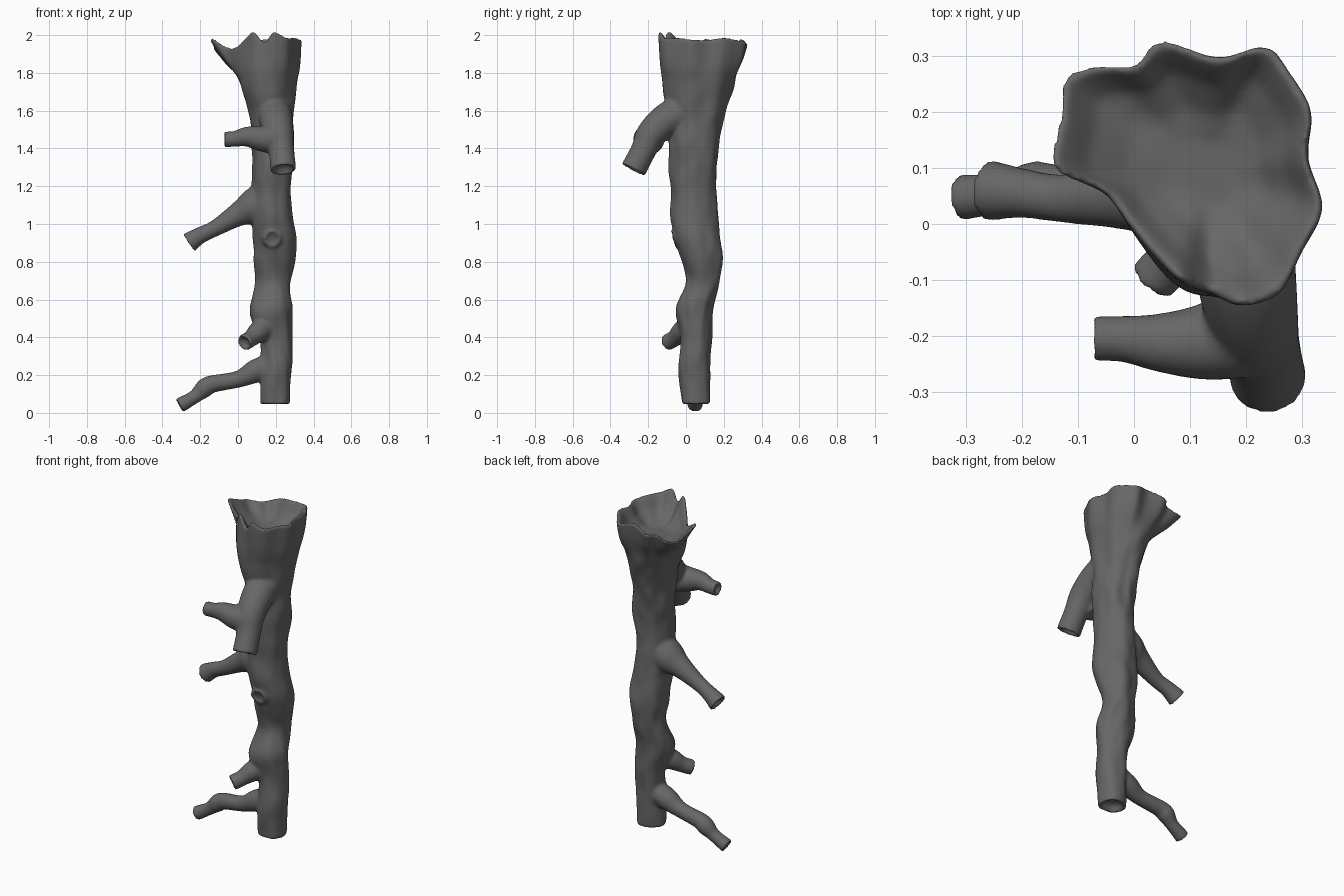
import bpy, bmesh, math
from mathutils import Vector, noise

if "Cube" in bpy.data.objects:
    bpy.data.objects.remove(bpy.data.objects["Cube"])


def spline(pts, steps, closed=False):
    """Catmull-Rom resampling of points of any dimension."""
    n = len(pts)
    get = lambda i: pts[i % n] if closed else pts[max(0, min(n - 1, i))]
    out = []
    for i in range(n if closed else n - 1):
        a, b, c, d = get(i - 1), get(i), get(i + 1), get(i + 2)
        for s in range(steps):
            t = s / steps
            out.append([0.5 * (2 * q + (r - p) * t + (2 * p - 5 * q + 4 * r - u) * t * t
                               + (3 * q - p - 3 * r + u) * t ** 3)
                        for p, q, r, u in zip(a, b, c, d)])
    if not closed:
        out.append(list(pts[-1]))
    return out


bm = bmesh.new()


def loft(rings):
    """Skin a list of equal rings and close both ends."""
    vs = [[bm.verts.new(p) for p in r] for r in rings]
    n = len(vs[0])
    for a, b in zip(vs, vs[1:]):
        for i in range(n):
            j = (i + 1) % n
            bm.faces.new((a[i], a[j], b[j], b[i]))
    for r, flip in ((vs[0], True), (vs[-1], False)):
        c = bm.verts.new(sum((v.co for v in r), Vector()) / n)
        for i in range(n):
            f = (r[i], r[(i + 1) % n], c)
            bm.faces.new(f[::-1] if flip else f)


def branch(path):
    """Tube along (x, y, z, radius) points with a hollowed free end."""
    pts = spline(path, 6)
    pos = [Vector(p[:3]) for p in pts]
    main = (pos[-1] - pos[0]).normalized()
    ref = Vector((1, 0, 0)) if abs(main.x) < 0.6 else Vector((0, 1, 0))

    def ring(c, t, r):
        u = t.cross(ref).normalized()
        w = t.cross(u)
        return [c + r * (u * math.cos(k * math.tau / 24) + w * math.sin(k * math.tau / 24))
                for k in range(24)]

    rings = []
    for i, p in enumerate(pts):
        t = (pos[min(i + 1, len(pos) - 1)] - pos[max(i - 1, 0)]).normalized()
        rings.append(ring(pos[i], t, p[3]))
    for s, d in ((0.8, 0.0), (0.62, 0.35), (0.3, 0.55)):
        rings.append(ring(pos[-1] - t * d * p[3], t, p[3] * s))
    loft(rings)


# Wavy rim of the flared top
rim = spline([(-.148, .10, 1.985), (-.135, .20, 1.95), (-.128, .262, 1.93), (-.07, .285, 1.925),
              (0, .285, 1.945), (.045, .33, 1.955), (.15, .299, 1.985), (.235, .32, 1.97),
              (.28, .27, 1.98), (.318, .20, 1.99), (.310, .12, 1.98), (.338, .03, 1.98),
              (.30, -.05, 1.99), (.26, -.125, 1.99), (.19, -.147, 2.02), (.14, -.125, 1.965),
              (.08, -.10, 2.025), (.04, -.06, 1.99), (-.01, 0, 1.945), (-.06, .06, 1.94)], 5, True)
rim = [Vector(p) for p in reversed(rim)]
mid = Vector((.13, .09, 1.97))

# Trunk sections: z, x min, x max, y min, y max, share of rim shape
sections = spline([(.045, .12, .28, -.025, .12, 0), (.2, .12, .285, -.04, .13, 0),
                   (.4, .11, .288, -.03, .135, 0), (.55, .065, .288, -.05, .145, 0),
                   (.7, .09, .28, 0, .18, 0), (.85, .078, .303, -.045, .19, 0),
                   (1.0, .07, .295, -.075, .17, 0), (1.2, .07, .285, -.078, .155, 0),
                   (1.4, .075, .295, -.09, .18, 0), (1.55, .06, .29, -.09, .205, 0),
                   (1.65, .035, .295, -.11, .22, .03), (1.75, .01, .30, -.13, .235, .2),
                   (1.82, -.005, .315, -.14, .24, .5), (1.88, -.01, .32, -.14, .25, .75),
                   (1.965, -.01, .32, -.14, .25, 1)], 6)


def section_ring(z, x0, x1, y0, y1, w, scale=1):
    out = []
    w = max(0, min(1, w))
    for p in rim:
        a = math.atan2(p.y - mid.y, p.x - mid.x)
        ca, sa = math.cos(a), math.sin(a)
        # the left lip flares late, the back and right swell early
        wa = w ** (1.2 + 1.0 * max(0, -ca) - .5 * max(0, ca) - .3 * max(0, sa))
        wob = noise.noise(Vector((ca * 1.3, sa * 1.3, z * 5))) * .12 \
            + noise.noise(Vector((ca * 2.2 + 7, sa * 2.2, z * 9))) * .07
        k = scale * (1 + (1 - w) * wob)
        e = Vector(((x0 + x1) / 2 + ca * (x1 - x0) / 2 * k,
                    (y0 + y1) / 2 + sa * (y1 - y0) / 2 * k, z))
        q = e.lerp(Vector((p.x, p.y, z)), wa)
        q.z = z + (p.z - mid.z) * w
        out.append(q)
    return out


first = sections[0]
rings = [section_ring(first[0] + d, *first[1:], scale=s)
         for s, d in ((.3, .04), (.62, .03), (.8, 0))]
rings += [section_ring(*s) for s in sections]
# Shallow bowl inside a rounded rim
for s, drop, flat in ((.95, 0, 0), (.86, .025, .05), (.75, .06, .25), (.5, .10, .7), (.25, .115, 1)):
    rings.append([Vector((mid.x + (p.x - mid.x) * s, mid.y + (p.y - mid.y) * s,
                          p.z + (mid.z - p.z) * flat - drop)) for p in rim])
loft([r[::-1] for r in rings])

# Low long branch
branch([(.18, .05, .26, .06), (.09, .05, .22, .062), (0, .05, .178, .045),
        (-.14, .06, .152, .047), (-.18, .062, .128, .05), (-.23, .055, .085, .037),
        (-.313, .047, .037, .042)])
# Middle side branch
branch([(.15, .05, 1.13, .10), (.07, .05, 1.085, .092), (0, .05, 1.05, .064),
        (-.12, .045, .978, .044), (-.20, .055, .94, .045), (-.262, .06, .90, .056)])
# Upper front branch and its fork
branch([(.19, .02, 1.61, .09), (.20, -.09, 1.56, .09), (.215, -.18, 1.48, .08),
        (.23, -.225, 1.39, .068), (.24, -.28, 1.285, .069)])
branch([(.21, -.19, 1.45, .085), (.13, -.21, 1.452, .07), (.05, -.212, 1.462, .054),
        (-.02, -.205, 1.45, .042), (-.076, -.205, 1.448, .042)])
# Small low front branch
branch([(.16, .03, .46, .06), (.11, -.02, .43, .058), (.07, -.06, .395, .045),
        (.03, -.105, .37, .045)])
# Cut-off nub on the front
branch([(.18, .02, .94, .075), (.18, -.03, .93, .06), (.182, -.07, .92, .046)])

bmesh.ops.recalc_face_normals(bm, faces=bm.faces[:])
mesh = bpy.data.meshes.new("vessel_trunk")
bm.to_mesh(mesh)
bm.free()
obj = bpy.data.objects.new("vessel_trunk", mesh)
bpy.context.collection.objects.link(obj)

# Dark grey surface
grey = bpy.data.materials.new("dark_grey")
grey.diffuse_color = (0.135, 0.135, 0.135, 1)
grey.use_nodes = True
grey.node_tree.nodes["Principled BSDF"].inputs["Base Color"].default_value = grey.diffuse_color
mesh.materials.append(grey)

# Fuse all tubes into one skin and soften the joints
fuse = obj.modifiers.new("fuse", 'REMESH')
fuse.mode = 'VOXEL'
fuse.voxel_size = 0.008
fuse.use_smooth_shade = True
soft = obj.modifiers.new("soften", 'SMOOTH')
soft.factor = 0.5
soft.iterations = 14
